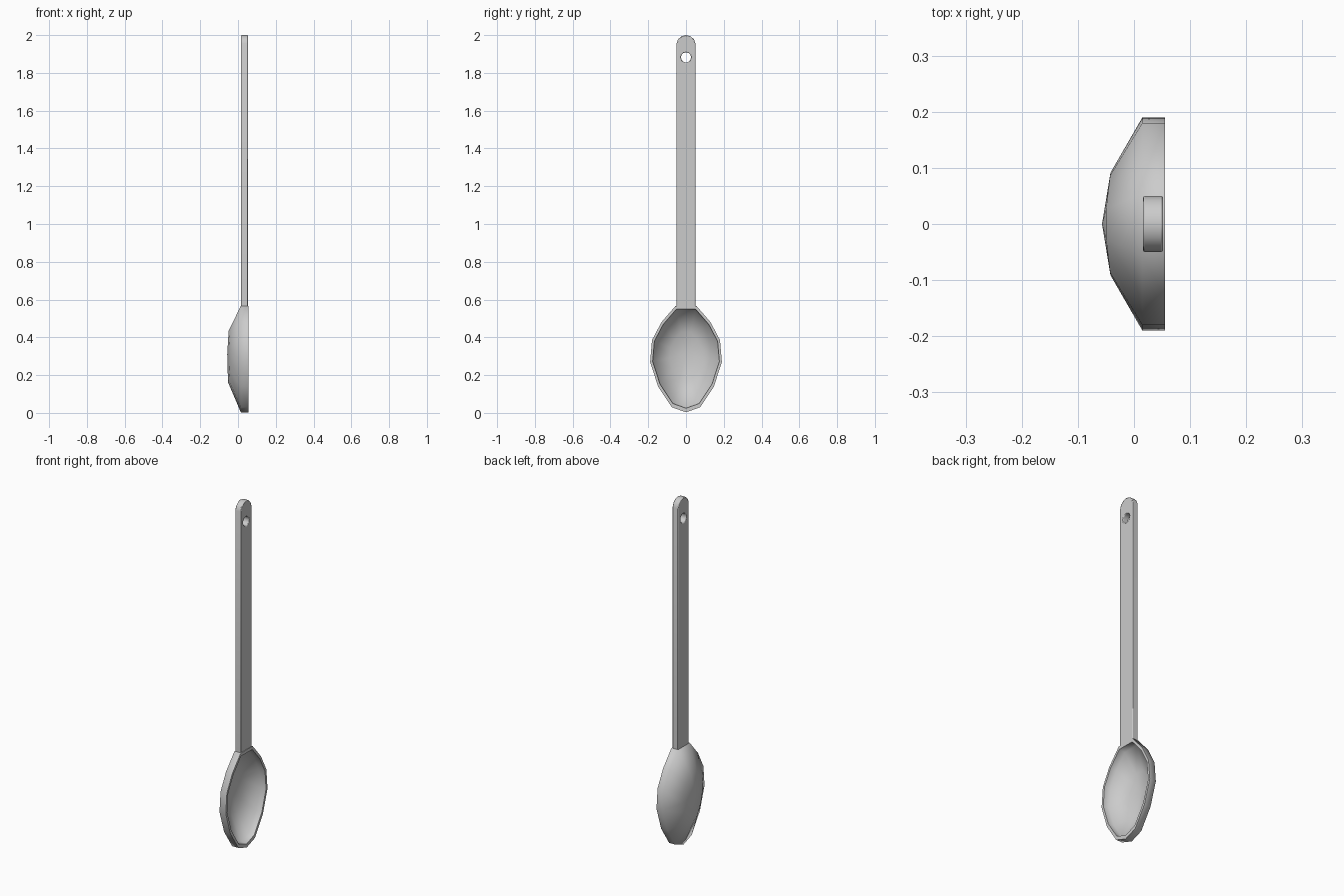
import bpy, bmesh, math
from mathutils import Matrix

if "Cube" in bpy.data.objects:
    bpy.data.objects.remove(bpy.data.objects["Cube"])


def finish(obj, angle):
    bpy.ops.object.select_all(action='DESELECT')
    obj.select_set(True)
    bpy.context.view_layer.objects.active = obj
    bpy.ops.object.shade_smooth_by_angle(angle=math.radians(angle))


def add_mesh(name, bm):
    bmesh.ops.recalc_face_normals(bm, faces=bm.faces)
    me = bpy.data.meshes.new(name)
    bm.to_mesh(me)
    bm.free()
    obj = bpy.data.objects.new(name, me)
    bpy.context.collection.objects.link(obj)
    return obj


# Bowl: half outline (y, z) mirrored, then lofted from the back to the inside
half = [(0.075, 0.03), (0.148, 0.14), (0.19, 0.27), (0.18, 0.385),
        (0.13, 0.48), (0.055, 0.567)]
outline = [(0, 0.003)] + half + [(-y, z) for y, z in reversed(half)]
ZC = 0.31
bm = bmesh.new()


def ring(scale, x, dish=0.0):
    return [bm.verts.new((x + dish * abs(y) / 0.19, y * scale, ZC + (z - ZC) * scale))
            for y, z in outline]


rings = [ring(0.48, -0.053, 0.011), ring(1, 0.015), ring(1, 0.055),
         ring(0.93, 0.055), ring(0.91, 0.02), ring(0.46, -0.041, 0.011)]
n = len(outline)
for a, b in zip(rings, rings[1:]):
    for i in range(n):
        j = (i + 1) % n
        bm.faces.new((a[i], a[j], b[j], b[i]))
for r, x in ((rings[0], -0.057), (rings[-1], -0.045)):
    c = bm.verts.new((x, 0, ZC))
    for i in range(n):
        bm.faces.new((c, r[i], r[(i + 1) % n]))
finish(add_mesh("spoon_bowl", bm), 70)

# Handle: flat bar with rounded tip and hanging hole, as a filled 2D profile
tip = [(0.05, 0.556), (0.05, 1.955), (0.042, 1.978), (0.024, 1.994)]
bar = tip + [(0, 2.0)] + [(-y, z) for y, z in reversed(tip)]
hole = [(0.027 * math.cos(k * math.tau / 12), 1.882 + 0.027 * math.sin(k * math.tau / 12))
        for k in range(12)]
cu = bpy.data.curves.new("handle_profile", 'CURVE')
cu.dimensions = '2D'
cu.fill_mode = 'BOTH'
cu.extrude = 0.018
for pts in (bar, hole):
    sp = cu.splines.new('POLY')
    sp.points.add(len(pts) - 1)
    for p, (y, z) in zip(sp.points, pts):
        p.co = (y, z, 0, 1)
    sp.use_cyclic_u = True
tmp = bpy.data.objects.new("handle_profile", cu)
bpy.context.collection.objects.link(tmp)
bpy.context.view_layer.update()
me = bpy.data.meshes.new_from_object(tmp.evaluated_get(bpy.context.evaluated_depsgraph_get()))
bpy.data.objects.remove(tmp)

bm = bmesh.new()
bm.from_mesh(me)
bmesh.ops.remove_doubles(bm, verts=bm.verts, dist=1e-5)
# local x, y, z become world y, z, x
bm.transform(Matrix(((0, 0, 1, 0.034), (1, 0, 0, 0), (0, 1, 0, 0), (0, 0, 0, 1))))
handle = add_mesh("handle", bm)
bev = handle.modifiers.new("soft_edges", 'BEVEL')
bev.width = 0.004
bev.segments = 2
bev.limit_method = 'ANGLE'
bev.angle_limit = math.radians(60)
finish(handle, 50)
